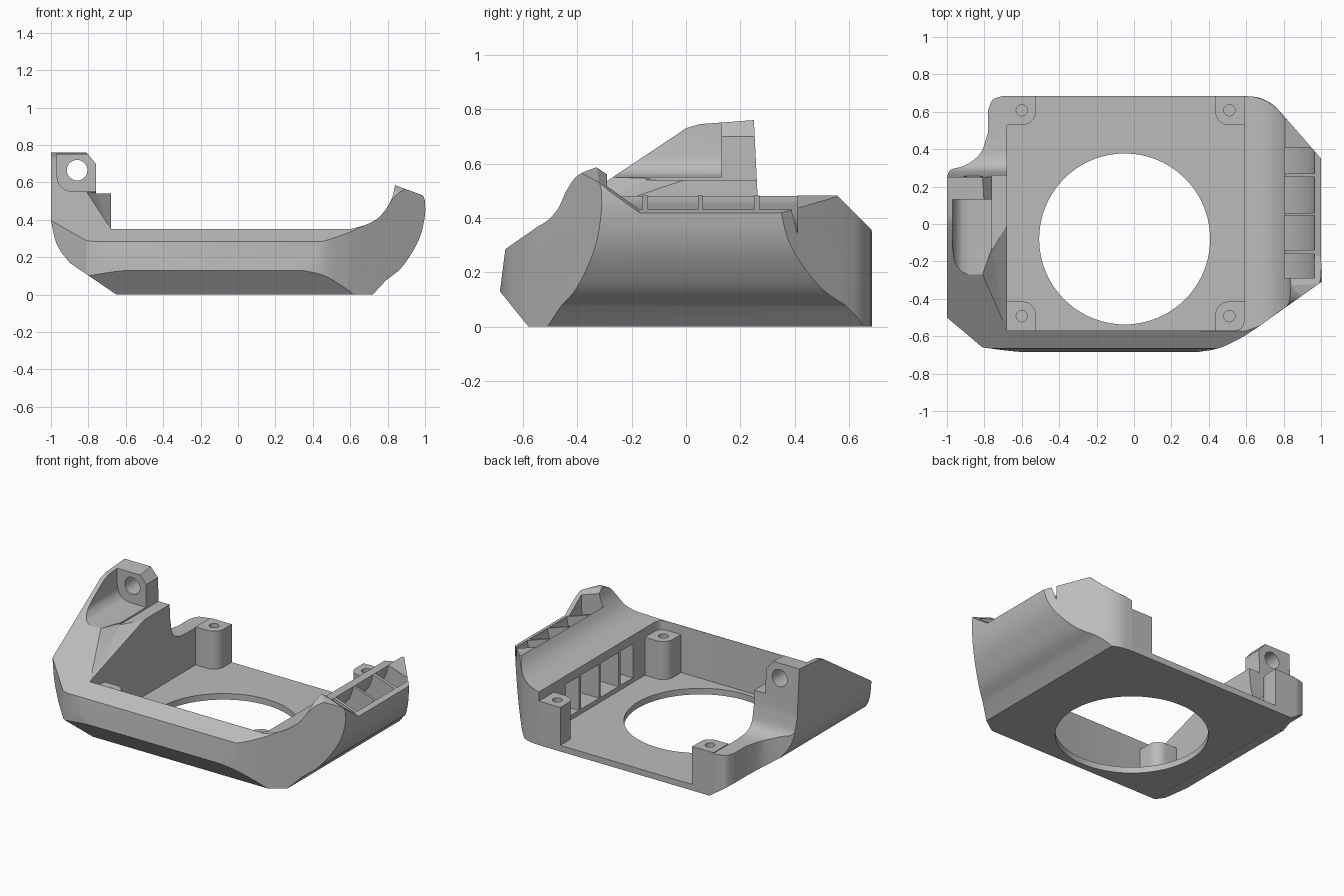
import bpy, bmesh, math
from mathutils import Vector

if "Cube" in bpy.data.objects:
    bpy.data.objects.remove(bpy.data.objects["Cube"], do_unlink=True)

grey = bpy.data.materials.new("matte grey plastic")
grey.use_nodes = True
grey.diffuse_color = (0.5, 0.5, 0.5, 1)
grey.node_tree.nodes["Principled BSDF"].inputs["Base Color"].default_value = (0.5, 0.5, 0.5, 1)


def make(name, bm):
    bmesh.ops.recalc_face_normals(bm, faces=bm.faces)
    mesh = bpy.data.meshes.new(name)
    bm.to_mesh(mesh)
    bm.free()
    mesh.materials.append(grey)
    obj = bpy.data.objects.new(name, mesh)
    bpy.context.collection.objects.link(obj)
    return obj


def prism(name, points, axis, low, high):
    """Extrude a flat profile along an axis."""
    order = {"x": lambda u, v, t: (t, u, v),
             "y": lambda u, v, t: (u, t, v),
             "z": lambda u, v, t: (u, v, t)}[axis]
    bm = bmesh.new()
    face = bm.faces.new([bm.verts.new(order(u, v, low)) for u, v in points])
    new = bmesh.ops.extrude_face_region(bm, geom=[face])["geom"]
    step = Vector(order(0, 0, high - low))
    bmesh.ops.translate(bm, vec=step, verts=[g for g in new if isinstance(g, bmesh.types.BMVert)])
    return make(name, bm)


def hull(name, points):
    bm = bmesh.new()
    for p in points:
        bm.verts.new(p)
    bmesh.ops.convex_hull(bm, input=bm.verts)
    return make(name, bm)


def circle(x, y, r, count=64):
    return [(x + r * math.cos(a), y + r * math.sin(a))
            for a in (2 * math.pi * i / count for i in range(count))]


def curve(points, steps=6):
    """Smooth path through the given points."""
    p = [Vector(q) for q in points]
    p = [2 * p[0] - p[1]] + p + [2 * p[-1] - p[-2]]
    out = []
    for a, b, c, d in zip(p, p[1:], p[2:], p[3:]):
        for i in range(steps):
            t = i / steps
            out.append(tuple(0.5 * (2 * b + (c - a) * t + (2 * a - 5 * b + 4 * c - d) * t ** 2
                                    + (3 * b - a - 3 * c + d) * t ** 3)))
    return out + [tuple(points[-1])]


def combine(obj, tool, operation="DIFFERENCE"):
    mod = obj.modifiers.new("cut", "BOOLEAN")
    mod.operation, mod.solver, mod.object = operation, "EXACT", tool
    bpy.context.view_layer.objects.active = obj
    bpy.ops.object.modifier_apply(modifier=mod.name)
    bpy.data.objects.remove(tool, do_unlink=True)


def smooth(obj):
    bpy.ops.object.select_all(action="DESELECT")
    obj.select_set(True)
    bpy.context.view_layer.objects.active = obj
    bpy.ops.object.shade_smooth_by_angle(angle=math.radians(24))


# Outline across the width and outline in plan, shared by both halves of the shell
width_profile = (
    [(-0.65, 0), (0.72, 0)]
    + curve([(0.79, 0.075), (0.87, 0.14), (0.94, 0.24), (0.98, 0.33), (1, 0.43), (1, 0.5)])
    + [(0.99, 0.53)]
    + curve([(0.84, 0.585), (0.82, 0.51), (0.77, 0.43), (0.7, 0.38), (0.6, 0.35)])
    + [(-0.67, 0.35), (-0.67, 0.54), (-0.76, 0.54), (-0.76, 0.7), (-0.81, 0.76), (-1, 0.76)]
    + curve([(-1, 0.4), (-0.98, 0.3), (-0.95, 0.235), (-0.9, 0.17)]))
plan = (
    [(-1.1, -0.416)]
    + curve([(-0.81, -0.66), (-0.65, -0.68), (-0.5, -0.69)])
    + curve([(0.3, -0.69), (0.45, -0.665), (0.57, -0.61), (0.65, -0.56)])
    + [(1.1, -0.24), (1.1, 0.235)]
    + curve([(0.8, 0.58), (0.74, 0.64), (0.67, 0.675), (0.59, 0.685)])
    + curve([(-0.7, 0.685), (-0.755, 0.665), (-0.78, 0.61)])
    + curve([(-0.78, 0.49), (-0.82, 0.38), (-0.9, 0.315), (-0.98, 0.29), (-1, 0.25)])
    + [(-1.1, 0.25)])


def shell(name, side, low, high):
    obj = prism(name, side, "x", low, high)
    combine(obj, prism("width", width_profile, "y", -1, 1), "INTERSECT")
    combine(obj, prism("plan", plan, "z", -0.5, 1.5), "INTERSECT")
    return obj


front_edge = [(-0.5, -0.1), (-0.685, 0.13), (-0.665, 0.285)]

# Main tray with the raised duct wall
tray = shell("main_tray", front_edge
             + curve([(-0.5, 0.4), (-0.47, 0.435), (-0.44, 0.5), (-0.4, 0.555), (-0.33, 0.587)])
             + [(-0.3, 0.7), (0.34, 0.7), (0.8, 0.24), (0.8, -0.1)], -0.68, 1.1)
inner = [(-0.9, -0.57)] + curve([(0.54, -0.57), (0.575, -0.555), (0.59, -0.52)]) + [(0.59, 1), (-0.9, 1)]
combine(tray, prism("cavity", inner, "z", 0.04, 1.2))
combine(tray, prism("fan_hole", circle(-0.05, -0.08, 0.457, 96), "z", -0.3, 0.3))

# Lowered rim of the duct wall, with a ramp at its front
rim = []
for y, rise in ((-0.49, 0.23), (-0.17, 0), (0.9, 0)):
    for x, z in ((0.74, 0.505), (1.1, 0.385)):
        rim += [(x, y, z + rise), (x, y, 1.2)]
combine(tray, hull("rim_cut", rim))

# Air ducts from the inner wall up to the rim, separated by ribs
duct = (curve([(0.5, 0.29), (0.6, 0.295), (0.7, 0.325), (0.77, 0.38), (0.805, 0.46)])
        + [(0.805, 0.8), (0.965, 0.8)]
        + curve([(0.965, 0.42), (0.94, 0.32), (0.89, 0.22), (0.82, 0.14), (0.72, 0.07)])
        + [(0.5, 0.07)])
for low, high in ((-0.29, -0.16), (-0.14, 0.045), (0.06, 0.25), (0.27, 0.41)):
    combine(tray, prism("duct", duct, "y", low, high))
smooth(tray)

# Side block carrying the screw bracket
side = shell("side_block", front_edge + [(0, 0.73), (0.05, 0.745), (0.25, 0.76)]
             + curve([(0.265, 0.45), (0.29, 0.34), (0.35, 0.295), (0.45, 0.285)])
             + [(0.8, 0.285), (0.8, -0.1)], -1.1, -0.68)
scoop = ([(-0.6, 0.55)] + curve([(-0.89, 0.55), (-0.93, 0.565), (-0.96, 0.6), (-0.97, 0.65)])
         + [(-0.97, 1), (-0.6, 1)])
combine(side, prism("scoop", scoop, "y", -0.7, 0.13))
base = [(-0.68, -0.57, 0.35), (-0.81, -0.27, 0.55), (-0.76, -0.13, 0.545),
        (-0.66, 0.03, 0.54), (-0.66, -0.57, 0.35)]
combine(side, hull("bevel", base + [(x, y, 1) for x, y, z in base]))
combine(side, prism("bracket_hole", circle(-0.86, 0.665, 0.055, 32), "y", 0, 0.5))
smooth(side)

# Four screw posts in the tray corners
for label, wall_x, sx in (("right", -0.68, 1), ("left", 0.59, -1)):
    for end, wall_y, sy in (("front", -0.57, 1), ("back", 0.685, -1)):
        s, r = 0.155, 0.07
        arc = [(s - r + r * math.cos(a), s - r + r * math.sin(a))
               for a in (math.pi / 2 * i / 8 for i in range(9))]
        outline = [(wall_x + sx * u, wall_y + sy * v) for u, v in [(0, 0), (s, 0)] + arc + [(0, s)]]
        post = prism(f"{end}_{label}_screw_post", outline, "z", 0.04, 0.29)
        hole = circle(wall_x + sx * 0.08, wall_y + sy * 0.077, 0.03, 24)
        combine(post, prism("screw_hole", hole, "z", 0.1, 0.5))
        smooth(post)
